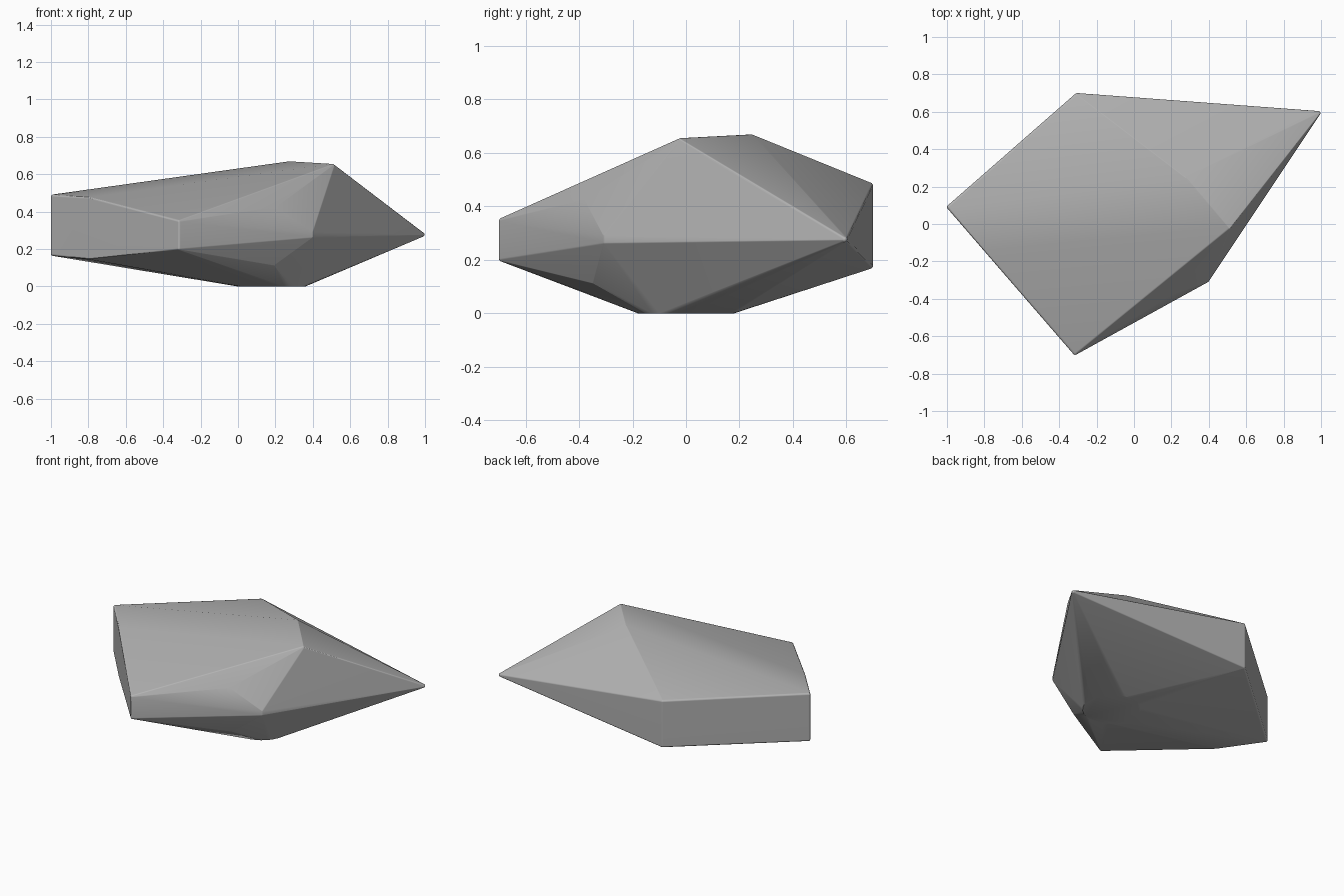
import bpy, bmesh
from math import cos, sin, pi, radians
from mathutils import Matrix

cube = bpy.data.objects.get("Cube")
if cube:
    bpy.data.objects.remove(cube, do_unlink=True)

ROUND = 0.012  # softened radius of every corner

stone = bpy.data.materials.new("stone_grey")
stone.use_nodes = True
GREY = (0.45, 0.45, 0.45, 1)
stone.diffuse_color = GREY
stone.node_tree.nodes["Principled BSDF"].inputs["Base Color"].default_value = GREY

# Side edges of the boulder: x, y, lower z, upper z
side_edges = [
    (-0.988, 0.09, 0.175, 0.48),
    (-0.785, -0.145, 0.155, 0.467),
    (-0.315, -0.688, 0.205, 0.345),
    (0.39, -0.30, 0.265, 0.29),
    (-0.305, 0.688, 0.178, 0.477),
]
# Single corners: far tip, two peaks, front facets
corners = [
    (0.985, 0.592, 0.277),
    (0.505, -0.02, 0.643),
    (0.275, 0.245, 0.657),
    (0.2, -0.37, 0.42),
    (0.19, -0.34, 0.12),
]
for x, y, low, high in side_edges:
    corners += [(x, y, low), (x, y, high)]

# A tiny ball at each corner rounds the hull
bm = bmesh.new()
for corner in corners:
    bmesh.ops.create_icosphere(bm, subdivisions=2, radius=ROUND,
                               matrix=Matrix.Translation(corner))

# Round flat foot
for i in range(32):
    a = 2 * pi * i / 32
    bm.verts.new((0.18 + 0.18 * cos(a), 0.18 * sin(a), 0))

# Wrap everything in one convex skin
hull = bmesh.ops.convex_hull(bm, input=bm.verts[:])
inside = {g for g in hull["geom_interior"] + hull["geom_unused"]
          if isinstance(g, bmesh.types.BMVert)}
bmesh.ops.delete(bm, geom=list(inside), context="VERTS")
skin = {g for g in hull["geom"] if isinstance(g, bmesh.types.BMFace) and g.is_valid}
extra = [f for f in bm.faces if f not in skin]
bmesh.ops.delete(bm, geom=extra, context="FACES_ONLY")
bmesh.ops.dissolve_limit(bm, angle_limit=radians(0.5),
                         verts=bm.verts[:], edges=bm.edges[:])
bmesh.ops.recalc_face_normals(bm, faces=bm.faces[:])

mesh = bpy.data.meshes.new("boulder")
bm.to_mesh(mesh)
bm.free()
mesh.materials.append(stone)
boulder = bpy.data.objects.new("boulder", mesh)
bpy.context.collection.objects.link(boulder)

# Smooth rounded edges while the broad facets stay flat
bpy.ops.object.select_all(action="DESELECT")
boulder.select_set(True)
bpy.context.view_layer.objects.active = boulder
bpy.ops.object.shade_smooth_by_angle(angle=radians(30))
weighted = boulder.modifiers.new("flat_facets", "WEIGHTED_NORMAL")
weighted.keep_sharp = True
